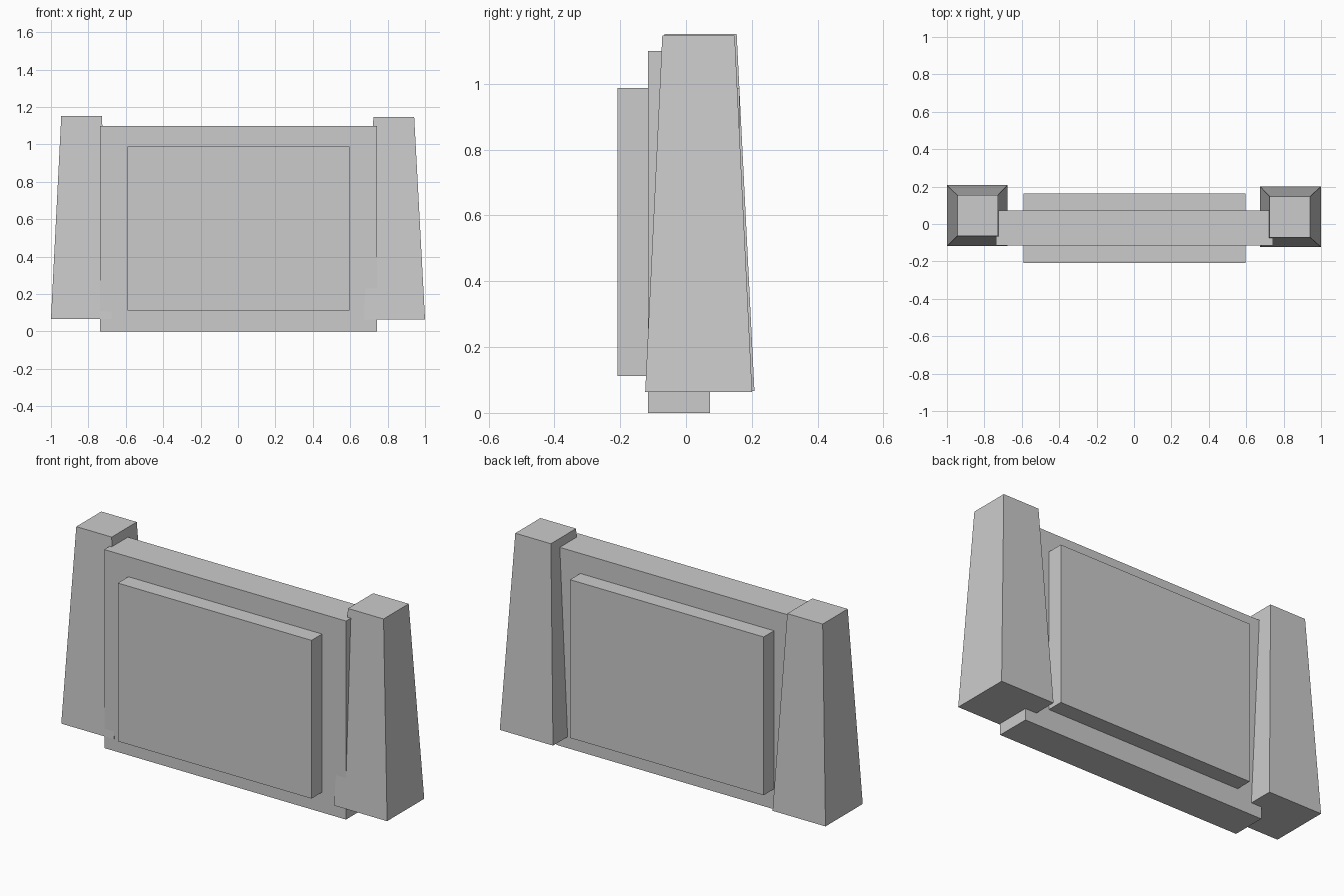
import bpy, bmesh

if "Cube" in bpy.data.objects:
    bpy.data.objects.remove(bpy.data.objects["Cube"])


def frustum(name, bottom, top, z0, z1):
    """Four-sided block between two rectangles (x0, x1, y0, y1)."""
    bm = bmesh.new()
    rings = []
    for (x0, x1, y0, y1), z in ((bottom, z0), (top, z1)):
        rings.append([bm.verts.new((x, y, z)) for x, y in
                      ((x0, y0), (x1, y0), (x1, y1), (x0, y1))])
    low, high = rings
    bm.faces.new(low[::-1])
    bm.faces.new(high)
    for i in range(4):
        j = (i + 1) % 4
        bm.faces.new((low[i], low[j], high[j], high[i]))
    mesh = bpy.data.meshes.new(name)
    bm.to_mesh(mesh)
    bm.free()
    obj = bpy.data.objects.new(name, mesh)
    bpy.context.collection.objects.link(obj)
    return obj


def box(name, rect, z0, z1):
    return frustum(name, rect, rect, z0, z1)


# Wall slab and the raised panel running through it
box("wall_slab", (-0.738, 0.743, -0.116, 0.073), 0.0, 1.099)
box("raised_panel", (-0.59, 0.596, -0.208, 0.163), 0.112, 0.988)

# Tapered end posts, slightly offset from one another
frustum("left_post", (-1.0, -0.676, -0.118, 0.208),
        (-0.945, -0.728, -0.065, 0.154), 0.066, 1.151)
frustum("right_post", (0.674, 1.0, -0.124, 0.201),
        (0.724, 0.942, -0.072, 0.148), 0.063, 1.147)
